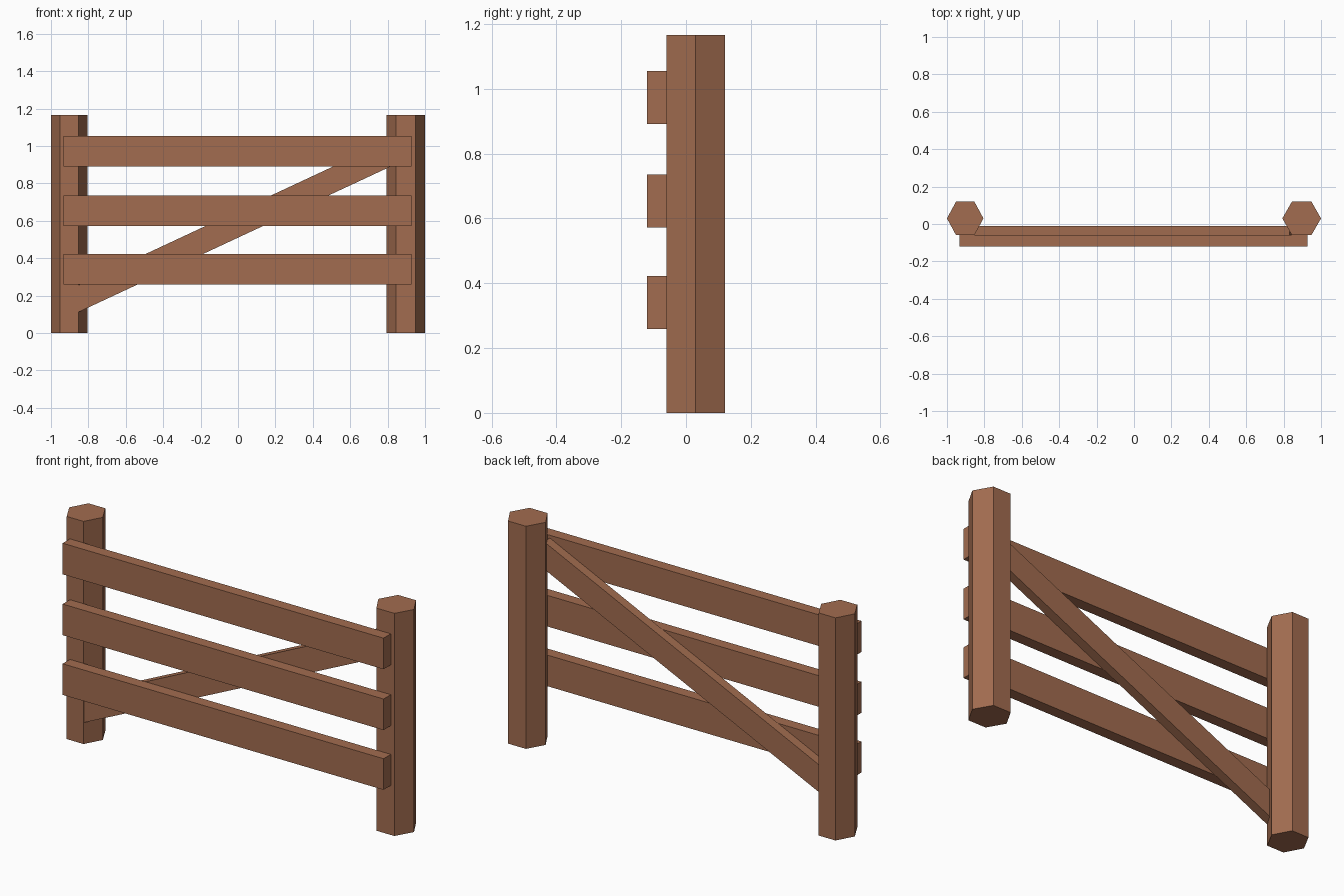
import bpy, bmesh, math
from mathutils import Matrix, Vector

if "Cube" in bpy.data.objects:
    bpy.data.objects.remove(bpy.data.objects["Cube"])

wood = bpy.data.materials.new("brown_wood")
wood.diffuse_color = (0.36, 0.15, 0.079, 1)
wood.use_nodes = True
wood.node_tree.nodes["Principled BSDF"].inputs["Base Color"].default_value = wood.diffuse_color


def finish(bm, name):
    me = bpy.data.meshes.new(name)
    bm.to_mesh(me)
    bm.free()
    me.materials.append(wood)
    ob = bpy.data.objects.new(name, me)
    bpy.context.collection.objects.link(ob)
    return ob


def board(name, size, loc, angle=0):
    """Box of given size, turned about the y axis."""
    bm = bmesh.new()
    bmesh.ops.create_cube(bm, size=1, matrix=Matrix.Diagonal((*size, 1)))
    ob = finish(bm, name)
    ob.location = loc
    ob.rotation_euler.y = -angle
    return ob


def post(name, x, rx, half_y, height):
    """Hexagonal post with corners pointing along x and flats front and back."""
    bm = bmesh.new()
    ring = []
    for i in range(6):
        a = math.radians(60 * i)
        ring.append(bm.verts.new((x + rx * math.cos(a),
                                  0.03 + half_y * math.sin(a) / math.sin(math.pi / 3), 0)))
    base = bm.faces.new(ring)
    top = bmesh.ops.extrude_face_region(bm, geom=[base])["geom"]
    bmesh.ops.translate(bm, vec=Vector((0, 0, height)),
                        verts=[g for g in top if isinstance(g, bmesh.types.BMVert)])
    bmesh.ops.recalc_face_normals(bm, faces=bm.faces)
    finish(bm, name)


# Posts
post("left_post", -0.9025, 0.0975, 0.09, 1.167)
post("right_post", 0.8965, 0.1035, 0.09, 1.167)

# Horizontal rails on the front
for name, z in (("lower_rail", 0.341), ("middle_rail", 0.654), ("upper_rail", 0.973)):
    board(name, (1.861, 0.06, 0.163), (-0.0025, -0.09, z))

# Diagonal brace behind the rails, ends buried in the posts
ang = math.radians(25)
x0, x1 = -0.897, 0.858
cx = (x0 + x1) / 2
board("diagonal_brace", ((x1 - x0) / math.cos(ang), 0.049, 0.13),
      (cx, -0.0345, 0.5815 + math.tan(ang) * cx), ang)
